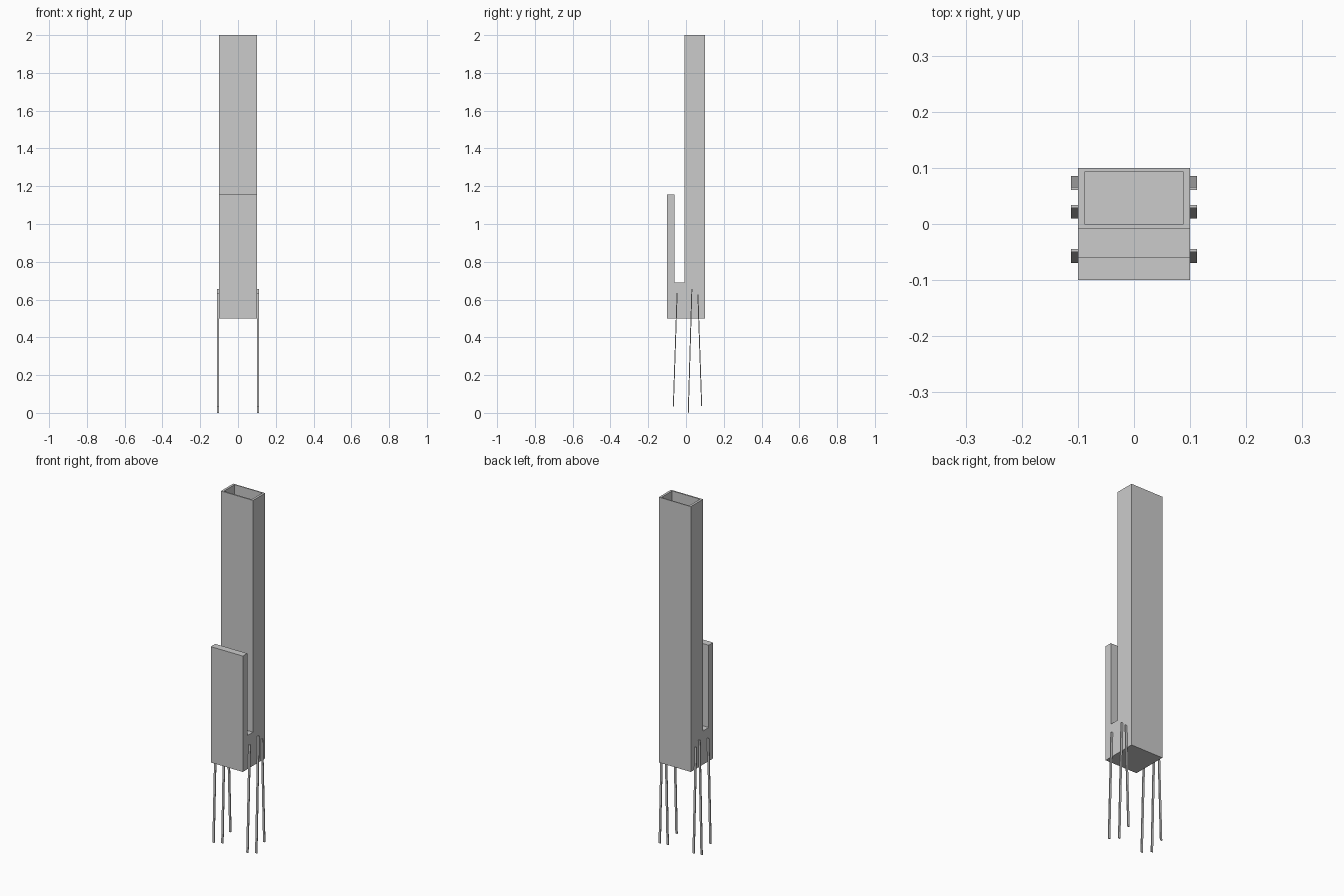
import bpy, bmesh
from mathutils import Vector

if "Cube" in bpy.data.objects:
    bpy.data.objects.remove(bpy.data.objects["Cube"])


def make_object(name, bm):
    bmesh.ops.recalc_face_normals(bm, faces=bm.faces)
    mesh = bpy.data.meshes.new(name)
    bm.to_mesh(mesh)
    bm.free()
    obj = bpy.data.objects.new(name, mesh)
    bpy.context.collection.objects.link(obj)
    return obj


def extrude_profile(profile, x0, x1):
    """Solid from a (y, z) outline swept along x."""
    bm = bmesh.new()
    face = bm.faces.new([bm.verts.new((x0, y, z)) for y, z in profile])
    res = bmesh.ops.extrude_face_region(bm, geom=[face], use_keep_orig=True)
    verts = [g for g in res["geom"] if isinstance(g, bmesh.types.BMVert)]
    bmesh.ops.translate(bm, verts=verts, vec=(x1 - x0, 0, 0))
    bmesh.ops.recalc_face_normals(bm, faces=bm.faces)
    return bm


# Body: base block, low front panel, slot and tall rear tower
W = 0.1
body = extrude_profile([(-0.1, 0.5), (0.1, 0.5), (0.1, 2.0), (-0.009, 2.0),
                        (-0.009, 0.69), (-0.06, 0.69), (-0.06, 1.155),
                        (-0.1, 1.155)], -W, W)

# Hollow tower: rim, then a deep well
top = max(body.faces, key=lambda f: f.calc_center_median().z)
rim = bmesh.ops.extrude_discrete_faces(body, faces=[top])["faces"][0]
for v in rim.verts:
    v.co.x = 0.087 if v.co.x > 0 else -0.087
    v.co.y = 0.094 if v.co.y > 0.05 else -0.001
floor = bmesh.ops.extrude_discrete_faces(body, faces=[rim])["faces"][0]
bmesh.ops.translate(body, verts=list(floor.verts), vec=(0, 0, -1.3))
make_object("body", body)

# Legs: thin slanted strips on both sides, (top y, z) to (bottom y, z)
T = 0.0025
legs = {"front_leg": ((-0.047, 0.635), (-0.067, 0.033)),
        "middle_leg": ((0.031, 0.655), (0.012, 0.0)),
        "rear_leg": ((0.063, 0.627), (0.083, 0.036))}
for name, (a, b) in legs.items():
    off = (Vector(b) - Vector(a)).orthogonal().normalized() * T
    outline = [Vector(a) + off, Vector(a) - off, Vector(b) - off, Vector(b) + off]
    leg = make_object(name, extrude_profile(outline, W, 0.112))
    mirror = leg.modifiers.new("both_sides", "MIRROR")
    mirror.use_axis = (True, False, False)
    mirror.use_mirror_merge = False
